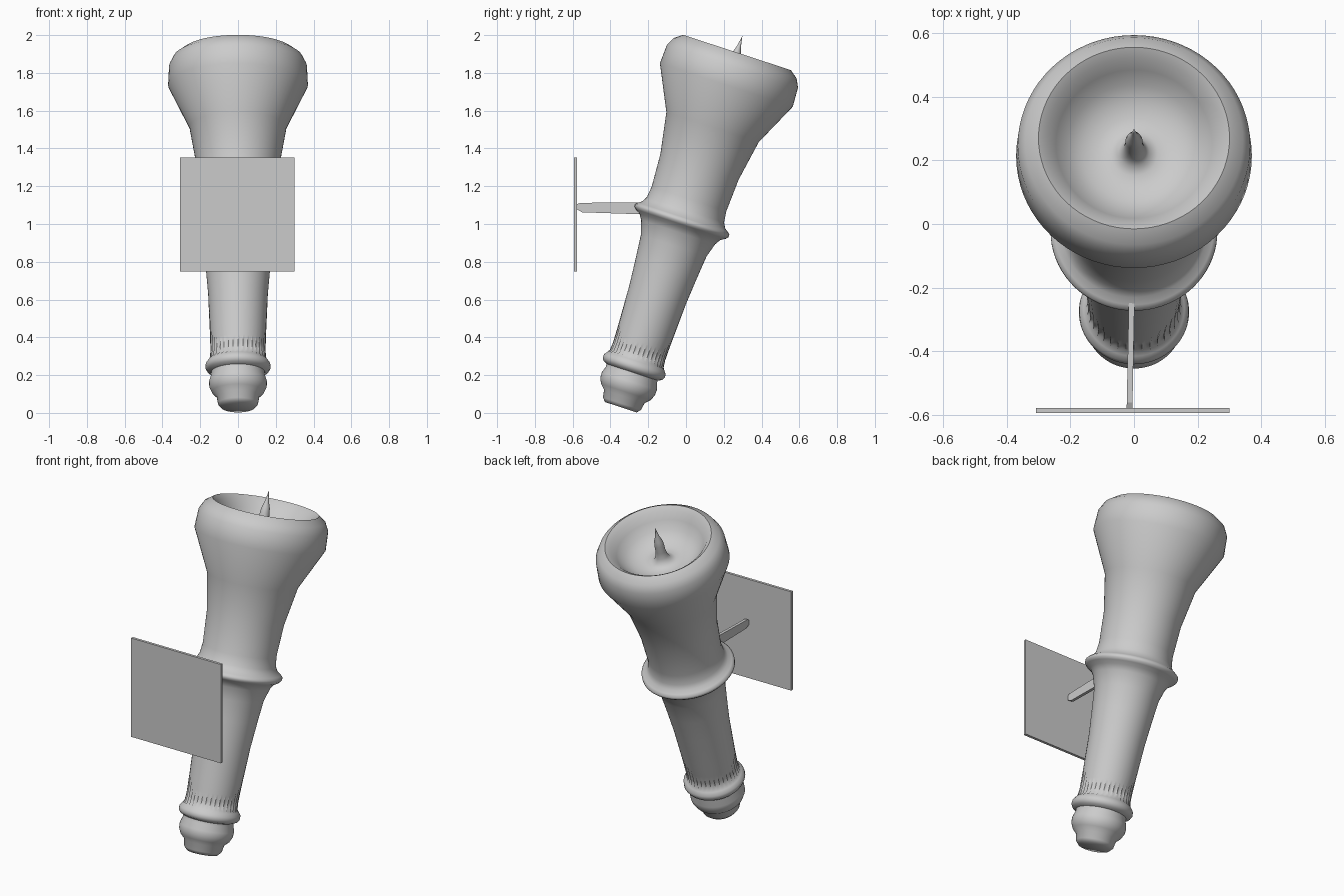
import bpy, bmesh, math
from mathutils import Matrix

if "Cube" in bpy.data.objects:
    bpy.data.objects.remove(bpy.data.objects["Cube"])

TILT = math.atan2(0.311, 0.950)
PLACE = Matrix.Translation((0, -0.345, 0.03)) @ Matrix.Rotation(-TILT, 4, 'X')
SIDES = 72


def finish(name, bm, smooth=None):
    bmesh.ops.recalc_face_normals(bm, faces=bm.faces)
    mesh = bpy.data.meshes.new(name)
    bm.to_mesh(mesh)
    bm.free()
    if smooth:
        for p in mesh.polygons:
            p.use_smooth = True
        mesh.set_sharp_from_angle(angle=math.radians(smooth))
    ob = bpy.data.objects.new(name, mesh)
    bpy.context.collection.objects.link(ob)
    return ob


def lathe(name, profile, smooth):
    """Spin (radius, height, flute depth) points round the tilted axis."""
    bm = bmesh.new()
    rings = []
    for r, h, flute in profile:
        if r == 0:
            rings.append([bm.verts.new((0, 0, h))])
            continue
        ring = []
        for i in range(SIDES):
            a = 2 * math.pi * i / SIDES
            rr = r - flute * (i % 2)
            ring.append(bm.verts.new((rr * math.cos(a), rr * math.sin(a), h)))
        rings.append(ring)
    for a, b in zip(rings, rings[1:]):
        for i in range(SIDES):
            j = (i + 1) % SIDES
            quad = [a[i % len(a)], a[j % len(a)], b[j % len(b)], b[i % len(b)]]
            bm.faces.new(list(dict.fromkeys(quad)))
    bm.transform(PLACE)
    return finish(name, bm, smooth)


def plain(points):
    return [(r, h, 0) for r, h in points]


# Torch body: knob, lower ring, fluted neck, handle, collar, head and bowl
pommel = plain([(0, 0), (0.088, 0), (0.106, 0.02), (0.113, 0.06), (0.138, 0.085),
                (0.152, 0.115), (0.153, 0.145), (0.142, 0.18), (0.142, 0.195),
                (0.164, 0.205), (0.173, 0.222), (0.171, 0.24), (0.158, 0.258)])
neck = [(0.150, 0.27, 0.010), (0.146, 0.31, 0.008), (0.147, 0.36, 0.005),
        (0.149, 0.42, 0.001)]
handle = plain([(0.158, 0.63), (0.171, 0.78), (0.183, 0.90), (0.206, 0.975),
                (0.225, 1.005), (0.250, 1.02), (0.262, 1.033), (0.262, 1.046),
                (0.250, 1.058), (0.230, 1.072), (0.215, 1.10), (0.208, 1.16)])
head = plain([(0.218, 1.34), (0.257, 1.56), (0.370, 1.795), (0.365, 1.90),
              (0.342, 1.945), (0.300, 1.976)])
bowl = plain([(0.272, 1.955), (0.245, 1.915), (0.210, 1.87), (0.165, 1.84),
              (0.115, 1.826), (0.075, 1.826)])
spike = plain([(0.048, 1.838), (0.034, 1.865), (0.028, 1.90), (0.027, 1.945),
               (0.022, 1.975), (0.012, 2.005), (0.005, 2.04), (0, 2.07)])
lathe("torch_body", pommel + neck + handle + head + bowl + spike, 50)

# Square wall plate
bm = bmesh.new()
bmesh.ops.create_cube(bm, size=1, matrix=Matrix.Translation((-0.004, -0.585, 1.05))
                      @ Matrix.Diagonal((0.608, 0.016, 0.604, 1)))
finish("wall_plate", bm)

# Thin bracket arm with chamfered end, slightly skewed in x
bm = bmesh.new()
outline = [(-0.578, 1.078), (-0.55, 1.062), (-0.19, 1.05),
           (-0.19, 1.115), (-0.56, 1.112), (-0.578, 1.104)]
left, right = [[bm.verts.new((-0.014 + (y + 0.578) * 0.02 + s, y, z))
                for y, z in outline] for s in (-0.009, 0.009)]
bm.faces.new(left)
bm.faces.new(right)
for i in range(len(outline)):
    j = (i + 1) % len(outline)
    bm.faces.new((left[i], left[j], right[j], right[i]))
finish("bracket_arm", bm)
